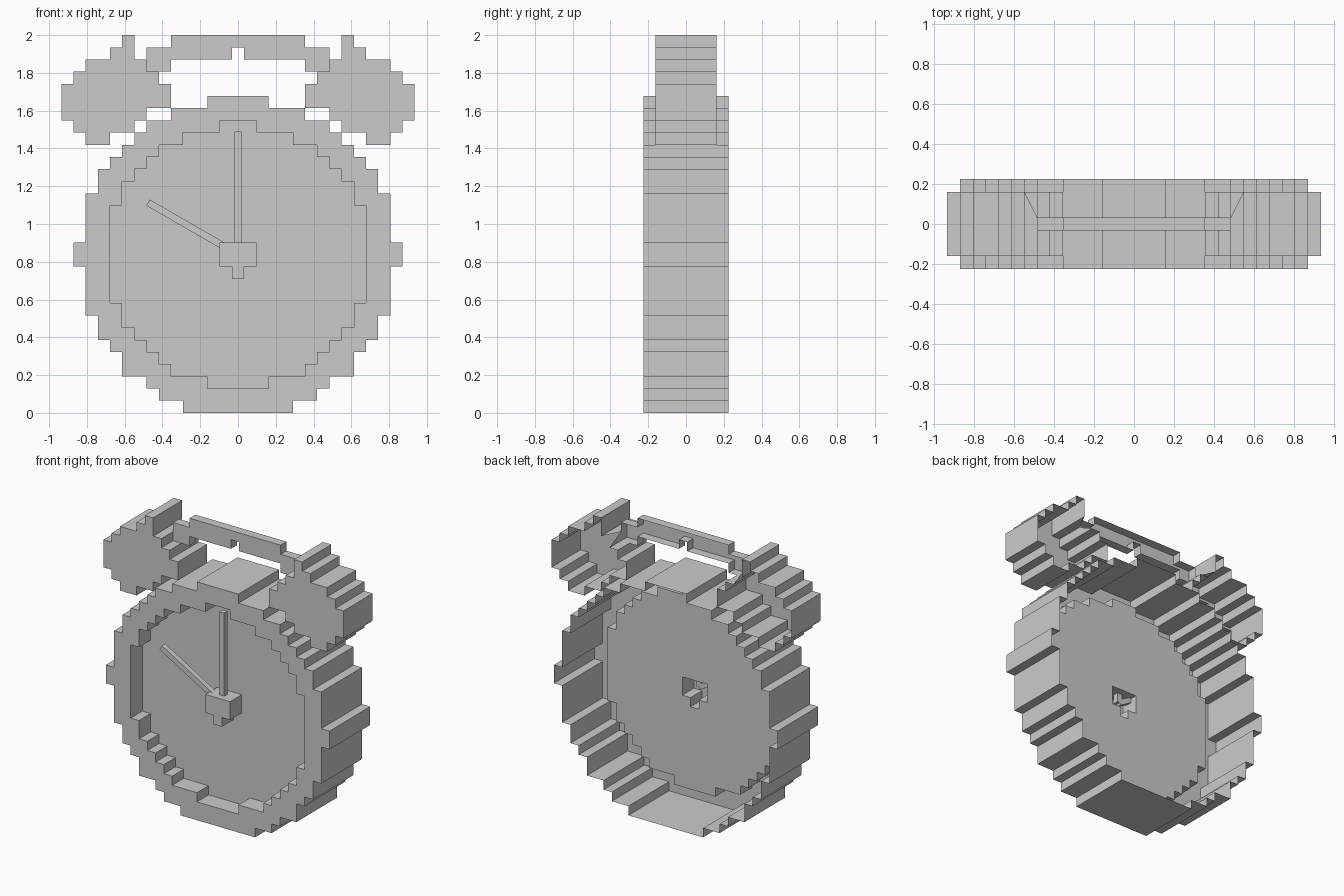
import bpy, bmesh, math
from mathutils import Matrix, Vector

if "Cube" in bpy.data.objects:
    bpy.data.objects.remove(bpy.data.objects["Cube"])

U = 2 / 31          # one pixel step of the blocky silhouette


def cells(start, rows):
    """Set of (column, row) pixels from runs of (row count, first column, last column)."""
    out, z = set(), start
    for count, a, b in rows:
        for _ in range(count):
            out |= {(x, z) for x in range(a, b + 1)}
            z += 1
    return out


def symmetric(start, rows):
    return cells(start, [(n, -h, h) for n, h in rows])


def quad(bm, pts):
    bm.faces.new([bm.verts.new(Vector(p) * U) for p in pts])


def plate(bm, shape, y):
    """Front-facing sheet covering every pixel of the shape."""
    for x, z in shape:
        quad(bm, [(x - .5, y, z), (x + .5, y, z), (x + .5, y, z + 1), (x - .5, y, z + 1)])


def walls(bm, shape, y0, y1, inward=False):
    """Side walls running along the border of the shape."""
    for x, z in shape:
        l, r, b, t = x - .5, x + .5, z, z + 1
        for dx, dz, p, q in ((1, 0, (r, b), (r, t)), (-1, 0, (l, t), (l, b)),
                             (0, 1, (r, t), (l, t)), (0, -1, (l, b), (r, b))):
            if (x + dx, z + dz) not in shape:
                pts = [(p[0], y0, p[1]), (p[0], y1, p[1]), (q[0], y1, q[1]), (q[0], y0, q[1])]
                quad(bm, pts[::-1] if inward else pts)


def finish(bm, name, tweak=None):
    bmesh.ops.remove_doubles(bm, verts=bm.verts[:], dist=1e-4)
    if tweak:
        tweak(bm)
    bmesh.ops.dissolve_limit(bm, angle_limit=0.01, verts=bm.verts[:], edges=bm.edges[:])
    bmesh.ops.triangulate(bm, faces=[f for f in bm.faces if len(f.verts) > 4])
    mesh = bpy.data.meshes.new(name)
    bm.to_mesh(mesh)
    bm.free()
    obj = bpy.data.objects.new(name, mesh)
    bpy.context.collection.objects.link(obj)
    return obj


# Silhouettes
case = symmetric(0, [(1, 4), (1, 6), (1, 7), (2, 9), (1, 10), (2, 11), (4, 12), (2, 13),
                     (4, 12), (2, 11), (1, 10), (1, 9), (1, 8), (1, 7), (1, 5), (1, 2)])
dial = symmetric(2, [(1, 2), (1, 5), (1, 6), (1, 7), (1, 8), (2, 9), (8, 10),
                     (2, 9), (1, 8), (1, 7), (1, 6), (1, 4), (1, 1)])
hub = symmetric(11, [(1, 0), (2, 1)])
bell = cells(22, [(1, 11, 12), (1, 9, 13), (1, 8, 14), (2, 6, 14), (1, 7, 13),
                  (1, 8, 12), (1, 9, 10), (1, 9, 9)])
handle = (symmetric(29, [(2, 5)]) - {(0, 29)}) | {(s * x, z) for s in (-1, 1)
                                                   for x in (6, 7) for z in (28, 29)}

# Case: front rim and outer shell, open at the back
bm = bmesh.new()
plate(bm, case - dial, -3.5)
walls(bm, case, -3.5, 3.5)
walls(bm, dial, -3.5, -1.5, inward=True)
finish(bm, "clock_case")

# Recessed dial with an opening behind the hub
bm = bmesh.new()
plate(bm, dial - hub, -1.5)
finish(bm, "dial")

# Hollow hub
bm = bmesh.new()
plate(bm, hub, -3.5)
walls(bm, hub, -3.5, -1.5)
finish(bm, "hub")

# Handle, open at the back
bm = bmesh.new()
plate(bm, handle, -.5)
walls(bm, handle, -.5, .5)
finish(bm, "handle")


# Bells, with the corner pulled in where they meet the handle
def pull_corner(bm):
    target = Vector((7.5, 2.5, 29)) * U
    for v in bm.verts:
        if (v.co - target).length < 1e-3:
            v.co.y = .5 * U


bm = bmesh.new()
plate(bm, bell, -2.5)
walls(bm, bell, -2.5, 2.5)
bells = finish(bm, "bells", pull_corner)
bells.modifiers.new("mirror", 'MIRROR').use_mirror_merge = False

# Hands turning about the hub centre
for name, length, angle in (("minute_hand", .65, 0), ("hour_hand", .55, -60)):
    bm = bmesh.new()
    bmesh.ops.create_cube(bm, size=1, matrix=Matrix.Translation((0, 0, length / 2))
                          @ Matrix.Diagonal((.037, .037, length, 1)))
    hand = finish(bm, name)
    hand.location = (0, -2.5 * U, 13 * U)
    hand.rotation_euler.y = math.radians(angle)
